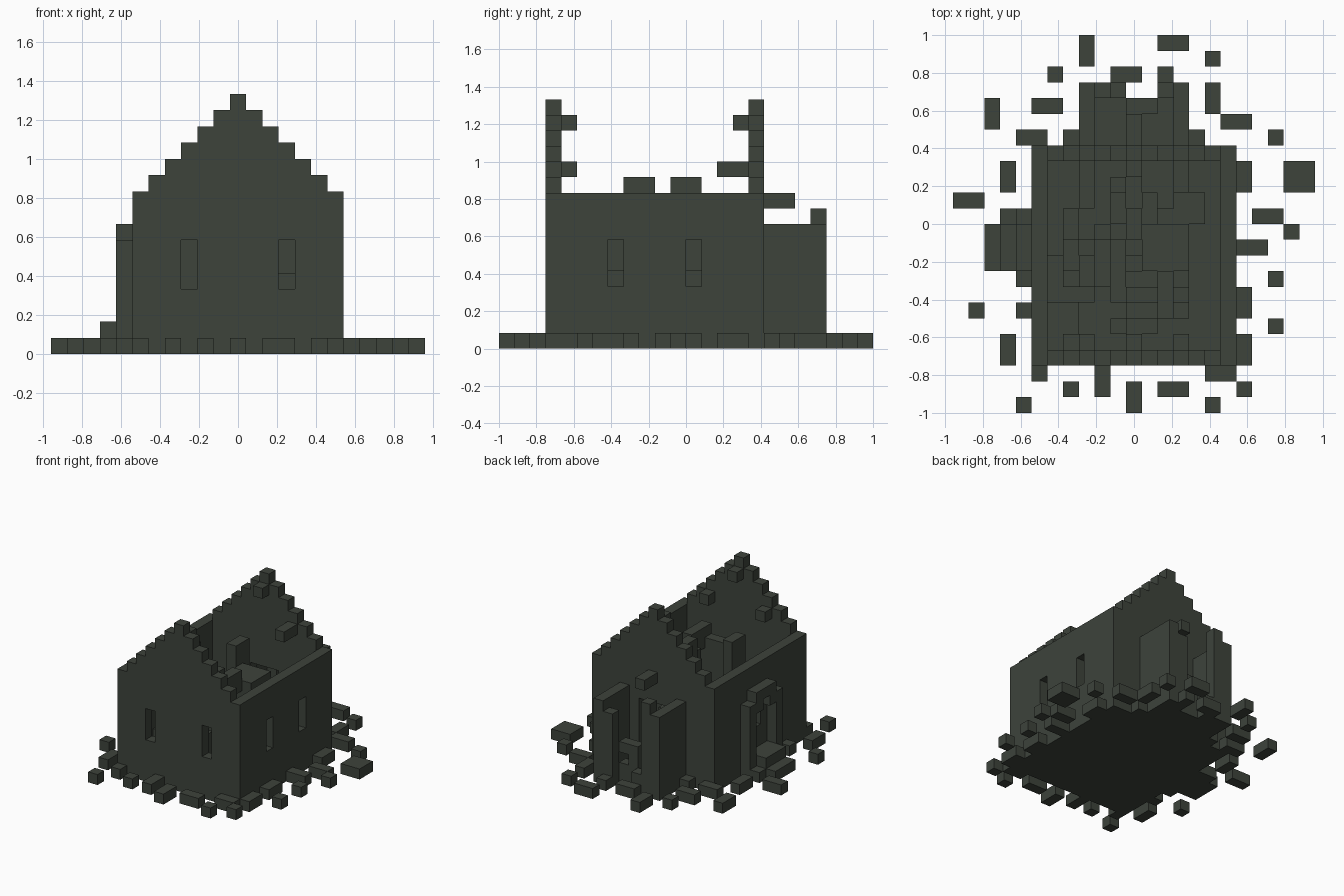
import bpy, bmesh, random
from mathutils import Vector

if "Cube" in bpy.data.objects:
    bpy.data.objects.remove(bpy.data.objects["Cube"])

U = 1 / 12  # edge of one cube
stone = bpy.data.materials.new("dark_stone")
stone.diffuse_color = (0.047, 0.056, 0.044, 1)
stone.use_nodes = True
stone.node_tree.nodes["Principled BSDF"].inputs["Base Color"].default_value = stone.diffuse_color


def box(x0, x1, y0, y1, z0, z1):
    """Set of unit cells; x bounds lie on half units."""
    return {(i, j, k) for i in range(round(x0 + .5), round(x1 + .5))
            for j in range(y0, y1) for k in range(z0, z1)}


def build(name, cells):
    """Mesh the outer skin of a set of cells."""
    bm = bmesh.new()
    verts = {}
    axes = [Vector(row) for row in ((1, 0, 0), (0, 1, 0), (0, 0, 1))]
    for c in sorted(cells):
        for a in range(3):
            n, u, v = axes[a], axes[a - 2], axes[a - 1]
            for side in (0, 1):
                step = n if side else -n
                if tuple(int(t) for t in Vector(c) + step) in cells:
                    continue
                p = Vector(c) + n * side
                ring = [p, p + u, p + u + v, p + v]
                if not side:
                    ring.reverse()
                corners = []
                for q in ring:
                    key = tuple(int(t) for t in q)
                    if key not in verts:
                        verts[key] = bm.verts.new(((q.x - .5) * U, q.y * U, q.z * U))
                    corners.append(verts[key])
                bm.faces.new(corners)
    bmesh.ops.dissolve_limit(bm, angle_limit=0.02, verts=bm.verts[:], edges=bm.edges[:])
    me = bpy.data.meshes.new(name)
    bm.to_mesh(me)
    bm.free()
    me.materials.append(stone)
    ob = bpy.data.objects.new(name, me)
    bpy.context.collection.objects.link(ob)


def gable(y):
    """End wall with a stepped peak."""
    cells = box(-6.5, 6.5, y, y + 1, 0, 10)
    for k in range(6):
        cells |= box(k - 5.5, 5.5 - k, y, y + 1, 10 + k, 11 + k)
    return cells


# Front gable with two slit windows and roof beam stubs
front = gable(-9)
for x in (-3.5, 2.5):
    front -= box(x, x + 1, -9, -8, 4, 7)
    front |= box(x, x + 1, -8, -7, 11, 12)
front |= box(-.5, .5, -8, -7, 14, 15)
build("front_gable", front)

# Back gable with doorway and beam stubs
back = gable(4) - box(-1.5, 1.5, 4, 5, 1, 7)
back |= box(-.5, .5, 3, 4, 14, 15) | box(2.5, 3.5, 2, 4, 11, 12) | box(-.5, .5, 5, 7, 9, 10)
build("back_gable", back)

# Right wall with two slit windows
right = box(5.5, 6.5, -8, 4, 0, 10)
for y in (-5, 0):
    right -= box(5.5, 6.5, y, y + 1, 4, 7)
build("right_wall", right)

# Left wall with doorway, broken door and raised door frame
door = box(-7.5, -5.5, -3, 0, 2, 6) | box(-7.5, -5.5, -2, -1, 6, 7)
build("left_wall", box(-6.5, -5.5, -8, 4, 0, 10) - door)
build("door_frame", (box(-7.5, -6.5, -4, 1, 0, 7) | box(-7.5, -6.5, -3, 0, 7, 8)) - door)
build("broken_door", box(-6.5, -5.5, -3, 0, 2, 4) | box(-6.5, -5.5, -3, -2, 4, 6))
build("door_step", box(-8.5, -7.5, -3, 0, 0, 2) | box(-9.5, -8.5, -3, 0, 0, 1))

# Floor of hall and back room
build("floor", box(-5.5, 5.5, -8, 4, 0, 1) | box(-2.5, 2.5, 5, 8, 0, 1))

# Ruined back room with a broken rear wall
room = box(-3.5, -2.5, 5, 9, 0, 8) | box(2.5, 3.5, 5, 9, 0, 8)
room |= box(-2.5, -1.5, 8, 9, 0, 9) | box(1.5, 2.5, 8, 9, 0, 7)
room |= box(-1.5, -.5, 8, 9, 0, 2) | box(.5, 1.5, 7, 8, 0, 2)
room |= box(-.5, 1.5, 7, 8, 3, 4) | box(-.5, .5, 7, 8, 0, 4)
build("back_room", room)

# Standing remains inside the hall
build("tall_pillar", box(-3.5, -2.5, -4, -2, 1, 11))
build("centre_pillar", box(-.5, .5, -1, 1, 1, 11))
build("fallen_block", box(.5, 3.5, -3, 0, 1, 9))
build("broken_pier", box(-.5, 2.5, -6, -5, 1, 9) | box(1.5, 2.5, -6, -3, 8, 10))

# Low rubble heaps inside the hall
random.seed(4)
heap = set()
for n in range(34):
    x, y = random.randint(-5, 3) - .5, random.randint(-8, 1)
    heap |= box(x, x + random.randint(1, 2), y, y + random.randint(1, 3), 1, random.randint(2, 5))
build("hall_rubble", heap)


def scatter(name, spots, w, d):
    """Loose stones of one size lying on the ground."""
    cells = set()
    for x, y in spots:
        cells |= box(x - .5, x - .5 + w, y, y + d, 0, 1)
    build(name, cells)


# Loose stones around the ruin, grouped by size
scatter("small_stones", [(5, 10), (-5, 9), (-4, 5), (4, 5), (2, 9), (9, 5), (10, -1), (9, -4),
                         (9, -7), (7, -11), (5, -12), (-4, -11), (-6, -10), (-7, -12),
                         (-7, -6), (-10, -6), (-8, 0)], 1, 1)
scatter("wide_stones", [(2, 11), (-6, 7), (-7, 5), (6, 6), (-1, 9), (8, 0), (7, -2),
                        (5, -10), (2, -11), (-11, 1)], 2, 1)
scatter("deep_stones", [(-3, 10), (5, 7), (7, 2), (7, -6), (7, -9), (0, -12), (-2, -11),
                        (-8, -9), (-8, 2), (-9, 6)], 1, 2)
scatter("square_stone", [(10, 2)], 2, 2)
